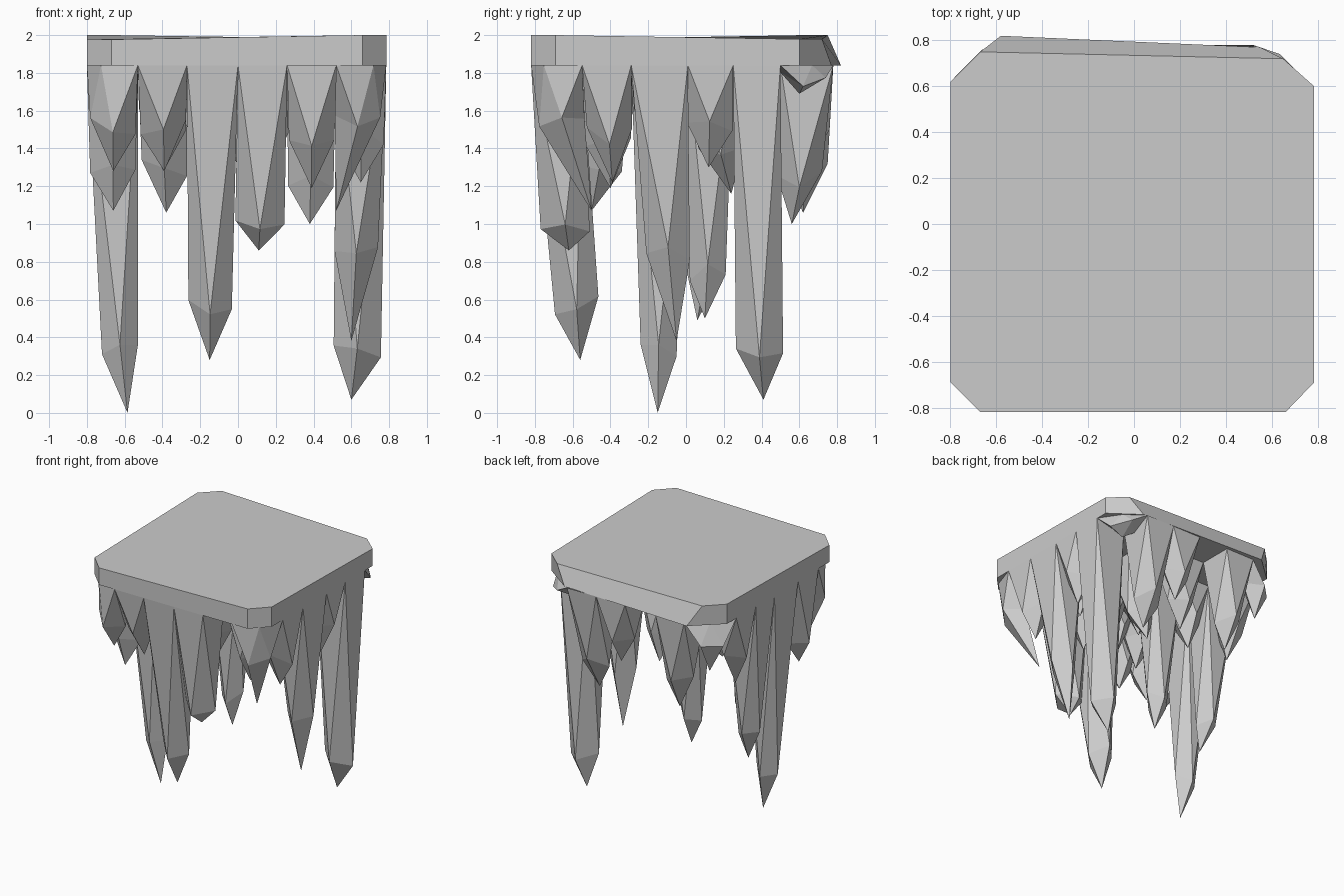
import bpy, bmesh, random
from mathutils import Vector

if "Cube" in bpy.data.objects:
    bpy.data.objects.remove(bpy.data.objects["Cube"])

random.seed(4)
X = [-0.80, -0.53, -0.27, 0.0, 0.26, 0.52, 0.785]
Y = [-0.82, -0.55, -0.29, 0.01, 0.25, 0.50, 0.78]
ROOT = 1.84


def make(name, bm):
    bmesh.ops.recalc_face_normals(bm, faces=bm.faces)
    me = bpy.data.meshes.new(name)
    bm.to_mesh(me)
    bm.free()
    ob = bpy.data.objects.new(name, me)
    bpy.context.collection.objects.link(ob)
    return ob


# Slab with clipped corners and an overhanging back edge
def slab():
    top = [(-.67, -.82), (.66, -.82), (.785, -.69), (.785, .60),
           (.65, .72), (-.67, .75), (-.80, .62), (-.80, -.69)]
    low = list(top)
    low[4], low[5] = (.55, .77), (-.58, .82)
    bm = bmesh.new()
    t = [bm.verts.new((x, y, min(2, 1.989 - .022 * x * y))) for x, y in top]
    b = [bm.verts.new((x, y, ROOT)) for x, y in low]
    bm.faces.new(t)
    bm.faces.new(b[::-1])
    for k in range(8):
        n = (k + 1) % 8
        bm.faces.new((t[k], b[k], b[n], t[n]))
    make("ceiling_slab", bm)


# Spike: square root twisting to a diamond ring, then a pyramid tip
def spike(i, j, tip, dz=.24, r=.12, mix=.5):
    cell = Vector(((X[i] + X[i + 1]) / 2, (Y[j] + Y[j + 1]) / 2, 0))
    tip = Vector(tip)
    c = cell.lerp(Vector((tip.x, tip.y, 0)), mix)
    bm = bmesh.new()
    root = []
    for a, b in ((0, 0), (1, 0), (1, 1), (0, 1)):
        x, y = X[i + a], Y[j + b]
        # keep roots inside the clipped slab corners
        over = max(0, abs(x) + abs(y) - (1.34 if y > 0 else 1.47)) / 2
        x -= over if x > 0 else -over
        y -= over if y > 0 else -over
        root.append(bm.verts.new((x, y, ROOT)))
    ring = [bm.verts.new((min(.79, max(-.8, c.x + dx * r)), max(-.82, c.y + dy * r),
                          tip.z + dz + random.uniform(-.05, .05)))
            for dx, dy in ((0, -1), (1, 0), (0, 1), (-1, 0))]
    end = bm.verts.new(tip)
    for k in range(4):
        n = (k + 1) % 4
        bm.faces.new((root[k], ring[k], root[n]))
        bm.faces.new((root[n], ring[k], ring[n]))
        bm.faces.new((ring[k], end, ring[n]))
    make(f"spike_{i}_{j}", bm)


slab()

# Tips of the clearly readable spikes, by grid cell
tips = {
    (0, 0): (-.66, -.64, 1.28), (1, 0): (-.39, -.64, 1.28),
    (2, 0): (-.15, -.56, .28), (3, 0): (.11, -.62, .86),
    (5, 0): (.52, -.50, 1.07), (0, 1): (-.66, -.50, 1.07),
    (5, 1): (.65, -.39, 1.22), (4, 1): (.39, -.40, 1.19),
    (0, 2): (-.585, -.15, 0), (5, 2): (.60, -.05, .38),
    (0, 3): (-.60, .06, .49), (2, 3): (-.12, .10, .50),
    (5, 3): (.66, .12, 1.30), (5, 4): (.60, .41, .07),
    (0, 4): (-.66, .31, 1.21), (3, 3): (.07, .24, 1.16),
    (0, 5): (-.66, .64, 1.43), (1, 5): (-.38, .62, 1.06),
    (3, 5): (.13, .64, 1.30), (4, 5): (.38, .56, 1.0),
    (5, 5): (.62, .60, 1.69),
}
special = {(2, 0): dict(dz=.29, r=.115, mix=.85), (0, 2): dict(dz=.33, r=.095),
           (5, 2): dict(dz=.46, r=.115), (5, 0): dict(dz=.48, mix=.15),
           (5, 4): dict(dz=.26, r=.125, mix=.4), (3, 0): dict(dz=.11, r=.13, mix=.7),
           (0, 3): dict(dz=.24, r=.095), (2, 3): dict(dz=.24, r=.095),
           (5, 5): dict(dz=.08), (5, 1): dict(dz=.25), (3, 3): dict(dz=.2)}
empty = {(4, 0), (2, 5), (4, 3), (4, 4), (3, 4), (1, 4)}

for i in range(6):
    for j in range(6):
        if (i, j) in empty:
            continue
        jx, jy, jz = (random.uniform(-1, 1) for _ in range(3))
        inner = ((X[i] + X[i + 1]) / 2 + .05 * jx,
                 (Y[j] + Y[j + 1]) / 2 + .05 * jy, 1.36 + .1 * jz)
        spike(i, j, tips.get((i, j), inner), **special.get((i, j), {}))
